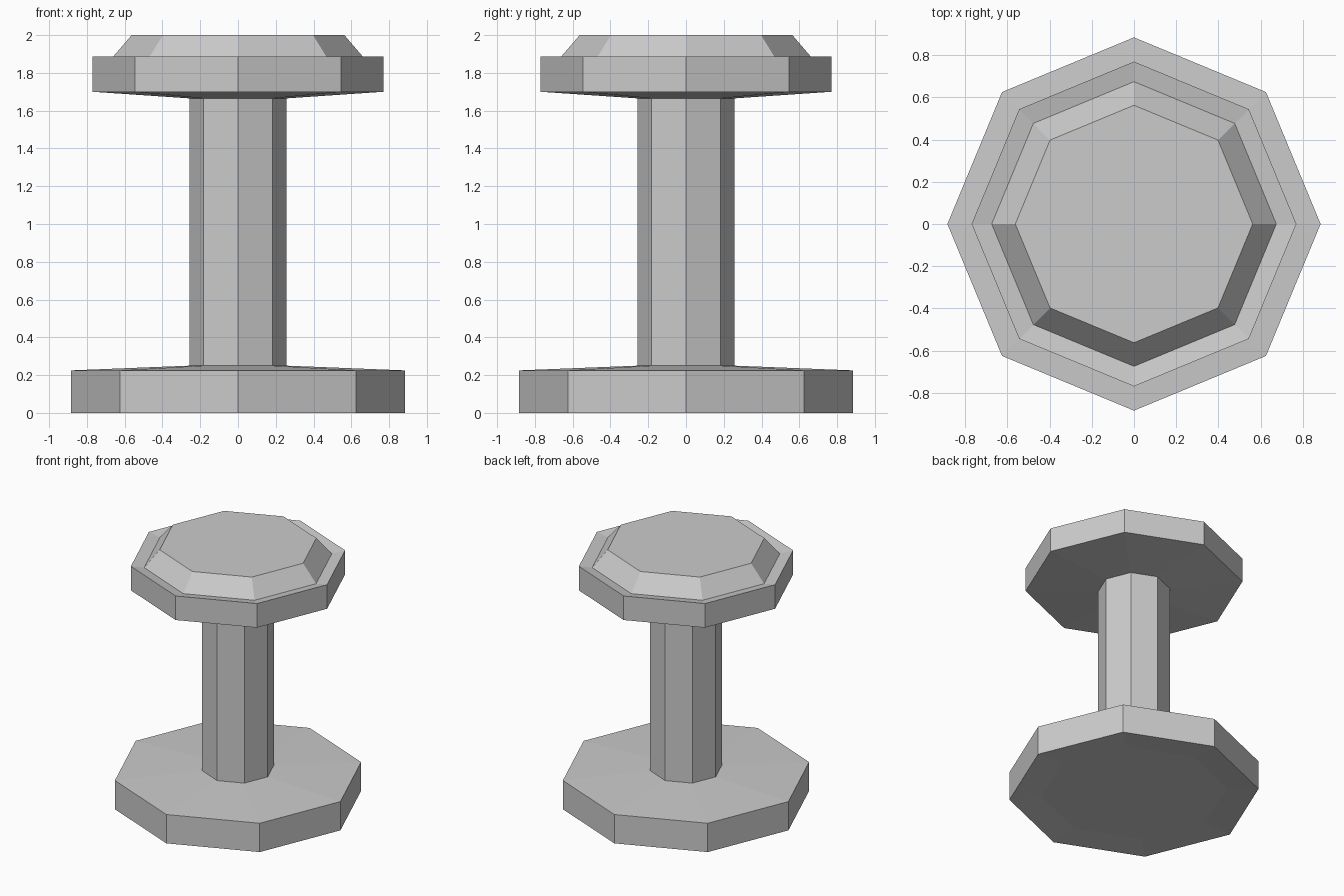
import bpy, bmesh
from math import cos, sin, pi

if "Cube" in bpy.data.objects:
    bpy.data.objects.remove(bpy.data.objects["Cube"])

SIDES = 8

# Half profile (radius, height), from underside recess to the top face
profile = [
    (0.66, 0.015), (0.885, 0.0), (0.885, 0.225),    # foot disc
    (0.257, 0.25), (0.257, 1.665),                  # stem
    (0.77, 1.70), (0.77, 1.888),                    # head rim
    (0.675, 1.87), (0.563, 2.0),                    # groove and raised crown
]


def lathe(name, points):
    bm = bmesh.new()
    rings = [[bm.verts.new((r * cos(2 * pi * i / SIDES), r * sin(2 * pi * i / SIDES), z))
              for i in range(SIDES)] for r, z in points]
    for a, b in zip(rings, rings[1:]):
        for i in range(SIDES):
            j = (i + 1) % SIDES
            bm.faces.new((a[i], a[j], b[j], b[i]))
    # Close both ends
    bm.faces.new(rings[0][::-1])
    bm.faces.new(rings[-1])
    bmesh.ops.recalc_face_normals(bm, faces=bm.faces)
    mesh = bpy.data.meshes.new(name)
    bm.to_mesh(mesh)
    bm.free()
    obj = bpy.data.objects.new(name, mesh)
    bpy.context.collection.objects.link(obj)
    return obj


# Octagonal knob turned in one piece
lathe("octagonal_knob", profile)
